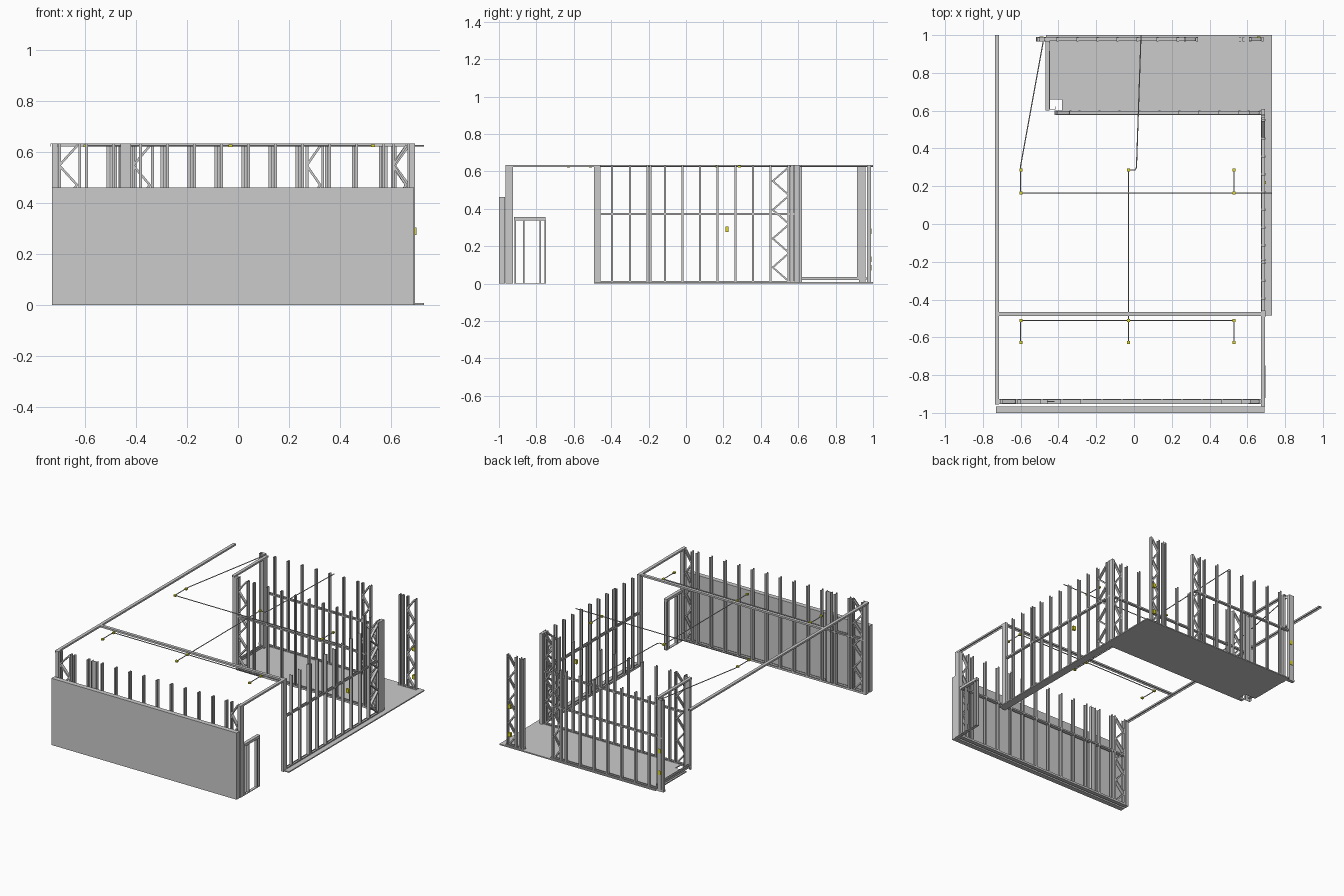
import bpy, bmesh
from mathutils import Vector, Matrix

if "Cube" in bpy.data.objects:
    bpy.data.objects.remove(bpy.data.objects["Cube"])

X, Y, Z = Vector((1, 0, 0)), Vector((0, 1, 0)), Vector((0, 0, 1))
TOP = 0.635
yellow = bpy.data.materials.new("box_yellow")
yellow.diffuse_color = (0.75, 0.7, 0.02, 1)
yellow.use_nodes = True
yellow.node_tree.nodes["Principled BSDF"].inputs["Base Color"].default_value = yellow.diffuse_color


def finish(bm, name, mat=None):
    bmesh.ops.recalc_face_normals(bm, faces=bm.faces)
    me = bpy.data.meshes.new(name)
    bm.to_mesh(me)
    bm.free()
    ob = bpy.data.objects.new(name, me)
    bpy.context.collection.objects.link(ob)
    if mat:
        me.materials.append(mat)
    return ob


def extrude_profile(bm, p0, p1, u, v, pts):
    ends = [[bm.verts.new(Vector(p) + u * a + v * b) for a, b in pts] for p in (p0, p1)]
    n = len(pts)
    for i in range(n):
        j = (i + 1) % n
        bm.faces.new((ends[0][i], ends[0][j], ends[1][j], ends[1][i]))
    for e in ends:
        bm.faces.new(e)


def channel(bm, p0, p1, u, v, w=0.022, f=0.011, t=0.002):
    # U section: web across u, flanges towards v
    h = w / 2
    extrude_profile(bm, p0, p1, u, v, [(-h, 0), (h, 0), (h, f), (h - t, f),
                                       (h - t, t), (t - h, t), (t - h, f), (-h, f)])


def box(bm, lo, hi):
    lo, hi = Vector(lo), Vector(hi)
    m = Matrix.Translation((lo + hi) / 2) @ Matrix.Diagonal((*(hi - lo), 1))
    bmesh.ops.create_cube(bm, size=1, matrix=m)


def wall(name, along, c, a, b, studs, trusses=(), bars=(), w=0.022, z0=0.0, top=TOP):
    across = Y if along is X else X
    P = lambda s, z: along * s + across * c + Z * z
    # floor track
    bm = bmesh.new()
    channel(bm, P(a, z0), P(b, z0), across, Z, w, 0.014)
    finish(bm, name + "_track")
    # upright studs
    bm = bmesh.new()
    for s in studs:
        channel(bm, P(s, z0), P(s, top), across, along, w)
    for s0, s1 in trusses:
        channel(bm, P(s0, z0), P(s0, top), across, along, w)
        channel(bm, P(s1, z0), P(s1, top), across, -along, w)
    finish(bm, name + "_studs")
    # zigzag bracing between paired studs
    if trusses:
        bm = bmesh.new()
        for s0, s1 in trusses:
            n, h = 8, (top - z0 - 0.02) / 8
            for i in range(n):
                p, q = (s0 + 0.01, s1 - 0.01) if i % 2 else (s1 - 0.01, s0 + 0.01)
                A, B = P(p, z0 + 0.01 + i * h), P(q, z0 + 0.01 + (i + 1) * h)
                side = (B - A).normalized().cross(across)
                channel(bm, A, B, across, side, w * 0.8, 0.009)
        finish(bm, name + "_bracing")
    # mid-height bridging
    if bars:
        bm = bmesh.new()
        for s0, s1 in bars:
            channel(bm, P(s0, 0.366), P(s1, 0.366), across, Z, w * 0.9, 0.01)
        finish(bm, name + "_bridging")


# solid pieces: outer front panel and L-shaped floor with notch
bm = bmesh.new()
box(bm, (-0.73, -1.0, 0), (0.69, -0.967, 0.462))
finish(bm, "front_panel")
bm = bmesh.new()
outline = [(0.675, -0.485), (0.73, -0.485), (0.73, 1), (-0.465, 1), (-0.465, 0.66),
           (-0.38, 0.66), (-0.38, 0.585), (0.675, 0.585)]
extrude_profile(bm, (0, 0, 0), (0, 0, 0.008), X, Y, outline)
finish(bm, "floor")

# walls
wall("front_wall", X, -0.94, -0.73, 0.69, [-0.62 + 0.02 + 0.106 * i for i in range(12)],
     [(-0.705, -0.615), (0.605, 0.675)], [(-0.72, 0.68)], w=0.027)
wall("right_wall", Y, 0.684, -0.485, 0.6, [-0.4 + 0.094 * i for i in range(9)] + [-0.195],
     [(0.447, 0.555)], [(-0.46, 0.58)])
wall("inner_wall", X, 0.589, -0.42, 0.69, [-0.295 + 0.106 * i for i in range(9)],
     [(-0.415, -0.33), (0.6, 0.675)], [(-0.41, 0.68)])
wall("back_wall", X, 0.978, -0.52, 0.345, [-0.41 + 0.106 * i for i in range(7)] + [-0.515],
     [(0.265, 0.338)], [(-0.51, 0.335)])
wall("corner_wall", X, 0.978, 0.55, 0.69, [0.555, 0.575], [(0.61, 0.685)])
wall("closet_wall", Y, -0.457, 0.61, 0.965, [0.915, 0.94], z0=0.02)

# box posts at wall ends and corners
bm = bmesh.new()
for x0, x1, y0, y1 in [(-0.73, -0.708, -0.954, -0.926), (0.672, 0.694, -0.965, -0.926),
                       (0.673, 0.695, -0.492, -0.458), (0.672, 0.694, 0.56, 0.578),
                       (0.674, 0.694, 0.58, 0.61), (-0.468, -0.446, 0.925, 0.96),
                       (-0.5, -0.475, 0.967, 0.99)]:
    box(bm, (x0, y0, 0), (x1, y1, TOP))
finish(bm, "box_posts")
bm = bmesh.new()
channel(bm, (-0.44, -0.94, 0), (-0.44, -0.94, TOP), X, Y, 0.04, 0.013)
channel(bm, (-0.44, -0.94, 0), (-0.44, -0.94, TOP), X, -Y, 0.04, 0.013)
channel(bm, (-0.44, 0.606, 0), (-0.44, 0.606, TOP), X, Y, 0.05, 0.015)
finish(bm, "wide_posts")

# overhead rails, open downwards
bm = bmesh.new()
for p0, p1, u in [((-0.725, -0.955), (-0.725, 1), X), ((0.684, -0.955), (0.684, -0.46), X),
                  ((-0.73, -0.477), (0.69, -0.477), Y), ((-0.457, 0.6), (-0.457, 0.97), X)]:
    channel(bm, (*p0, TOP), (*p1, TOP), u, -Z, 0.021, 0.012)
finish(bm, "overhead_rails")

# door frame in the right wall near the front
bm = bmesh.new()
box(bm, (0.672, -0.92, 0.337), (0.695, -0.75, 0.355))
for y in (-0.918, -0.872, -0.782, -0.757):
    channel(bm, (0.684, y, 0), (0.684, y, 0.34), X, Y, 0.022, 0.008)
box(bm, (0.674, -0.92, 0), (0.694, -0.75, 0.004))
finish(bm, "door_frame")

# ceiling conduits
zc = 0.626
paths = [[(-0.6, 0.165), (0.73, 0.165)], [(-0.6, -0.51), (0.53, -0.51)],
         [(-0.03, 0.285), (-0.03, -0.63)], [(-0.48, 0.97), (-0.6, 0.31), (-0.6, 0.165)],
         [(0.53, 0.165), (0.53, 0.285)], [(-0.6, -0.51), (-0.6, -0.63)],
         [(0.53, -0.51), (0.53, -0.63)],
         [(-0.03, 0.285), (0.005, 0.285), (0.013, 0.3), (0.037, 1)]]
cu = bpy.data.curves.new("conduits", "CURVE")
cu.dimensions = "3D"
cu.bevel_depth = 0.003
cu.bevel_resolution = 1
cu.use_fill_caps = True
for path in paths:
    sp = cu.splines.new("POLY")
    sp.points.add(len(path) - 1)
    for pt, (x, y) in zip(sp.points, path):
        pt.co = (x, y, zc, 1)
bpy.context.collection.objects.link(bpy.data.objects.new("conduits", cu))

# ceiling junction boxes and wall boxes
bm = bmesh.new()
for x in (-0.597, -0.03, 0.53):
    for y in (0.285, 0.165, -0.51, -0.628):
        if (x, y) != (-0.03, 0.165):
            box(bm, (x - 0.008, y - 0.008, zc - 0.006), (x + 0.008, y + 0.008, zc + 0.005))
finish(bm, "ceiling_boxes", yellow)
bm = bmesh.new()
for x, y, z in [(0.69, 0.22, 0.29), (0.66, 0.985, 0.28), (0.66, 0.985, 0.085),
                (-0.49, 0.985, 0.28), (-0.49, 0.985, 0.13)]:
    box(bm, (x - 0.01, y - 0.008, z - 0.014), (x + 0.01, y + 0.008, z + 0.014))
finish(bm, "wall_boxes", yellow)
